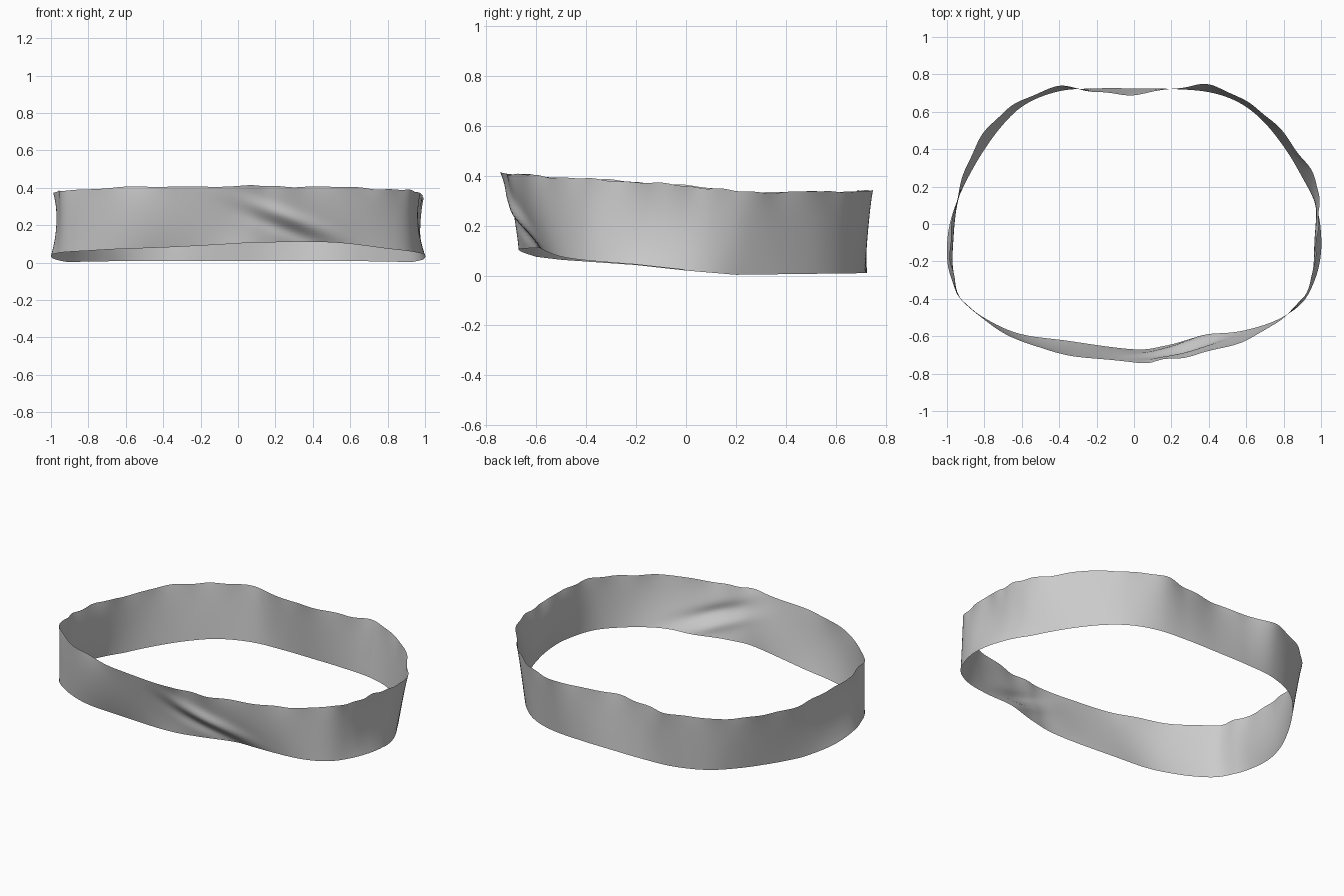
import bpy, math

if "Cube" in bpy.data.objects:
    bpy.data.objects.remove(bpy.data.objects["Cube"])

# Stations round the loop: bottom x, bottom y, top x, top y
S = [(0, -.67, 0, -.74), (.17, -.65, .17, -.725), (.35, -.605, .35, -.695),
     (.6, -.565, .6, -.62), (.77, -.51, .77, -.52), (.9, -.42, .9, -.4),
     (.97, -.29, .955, -.27), (1, -.15, .975, -.13), (.995, 0, .985, 0),
     (.965, .12, .99, .11), (.905, .24, .97, .24), (.81, .4, .88, .38),
     (.69, .55, .74, .55), (.56, .65, .59, .66), (.4, .705, .41, .742),
     (.2, .722, .22, .725), (0, .725, 0, .692), (-.2, .725, -.2, .705),
     (-.4, .71, -.4, .735), (-.58, .64, -.6, .66), (-.71, .52, -.75, .55),
     (-.83, .35, -.86, .39), (-.93, .16, -.93, .2), (-.985, 0, -.97, .02),
     (-1, -.15, -.985, -.15), (-.98, -.28, -.965, -.28), (-.9, -.43, -.91, -.42),
     (-.65, -.575, -.65, -.605), (-.35, -.625, -.37, -.695)]

# Edge heights as a function of y
Z_BOTTOM = [(-.68, .1), (-.6, .075), (-.5, .063), (-.2, .042), (0, .02), (.2, .003), (.75, .01)]
Z_TOP = [(-.74, .41), (-.5, .393), (-.2, .375), (0, .36), (.2, .338), (.35, .333), (.75, .338)]


def lerp_table(table, y):
    if y <= table[0][0]:
        return table[0][1]
    for (a, p), (b, q) in zip(table, table[1:]):
        if y <= b:
            return p + (q - p) * (y - a) / (b - a)
    return table[-1][1]


def spline(p0, p1, p2, p3, t):
    return [.5 * (2 * b + (c - a) * t + (2 * a - 5 * b + 4 * c - d) * t * t
                  + (3 * b - a - 3 * c + d) * t ** 3)
            for a, b, c, d in zip(p0, p1, p2, p3)]


def gauss(d, w):
    return math.exp(-(d / w) ** 2)


SUB, ROWS = 10, 20
n = len(S)
ring = [spline(S[i - 1], S[i], S[(i + 1) % n], S[(i + 2) % n], k / SUB)
        for i in range(n) for k in range(SUB)]
N = len(ring)
verts, faces = [], []
for i, (xb, yb, xt, yt) in enumerate(ring):
    # Outward direction from neighbouring samples
    a, b = ring[i - 1], ring[(i + 1) % N]
    tx, ty = b[0] - a[0], b[1] - a[1]
    l = math.hypot(tx, ty)
    nx, ny = ty / l, -tx / l
    zb = lerp_table(Z_BOTTOM, yb)
    if yb < 0:
        zb += .036 * gauss(xb - .45, .33)
    ang = 2 * math.pi * i / N
    zt = lerp_table(Z_TOP, yt) + .003 * math.sin(13 * ang) + .002 * math.sin(29 * ang)
    # Pinched sides, slightly full front
    pinch = -.024 * gauss(yb + .1, .2) if abs(xb) > .8 else 0
    if yb < -.3:
        pinch += .012 * gauss(abs(xb) - .5, .25) - .012 * gauss(xb, .15)
    for r in range(ROWS + 1):
        v = r / ROWS
        x, y, z = xb + (xt - xb) * v, yb + (yt - yb) * v, zb + (zt - zb) * v
        off = pinch * 4 * v * (1 - v) + .004 * math.sin(23 * ang) * v ** 6
        if y < -.3:
            # Diagonal fold across the front
            d = z - (.265 - .38 * (x - .15))
            off += (.024 * gauss(d - .02, .04) - .014 * gauss(d + .05, .035)) * gauss(x - .27, .2)
        verts.append((x + nx * off, y + ny * off, z))
W = ROWS + 1
for i in range(N):
    j = (i + 1) % N
    for r in range(ROWS):
        faces.append((i * W + r, j * W + r, j * W + r + 1, i * W + r + 1))

# Cloth band
mesh = bpy.data.meshes.new("cloth_band")
mesh.from_pydata(verts, [], faces)
mesh.update()
mesh.shade_smooth()
band = bpy.data.objects.new("cloth_band", mesh)
bpy.context.collection.objects.link(band)
